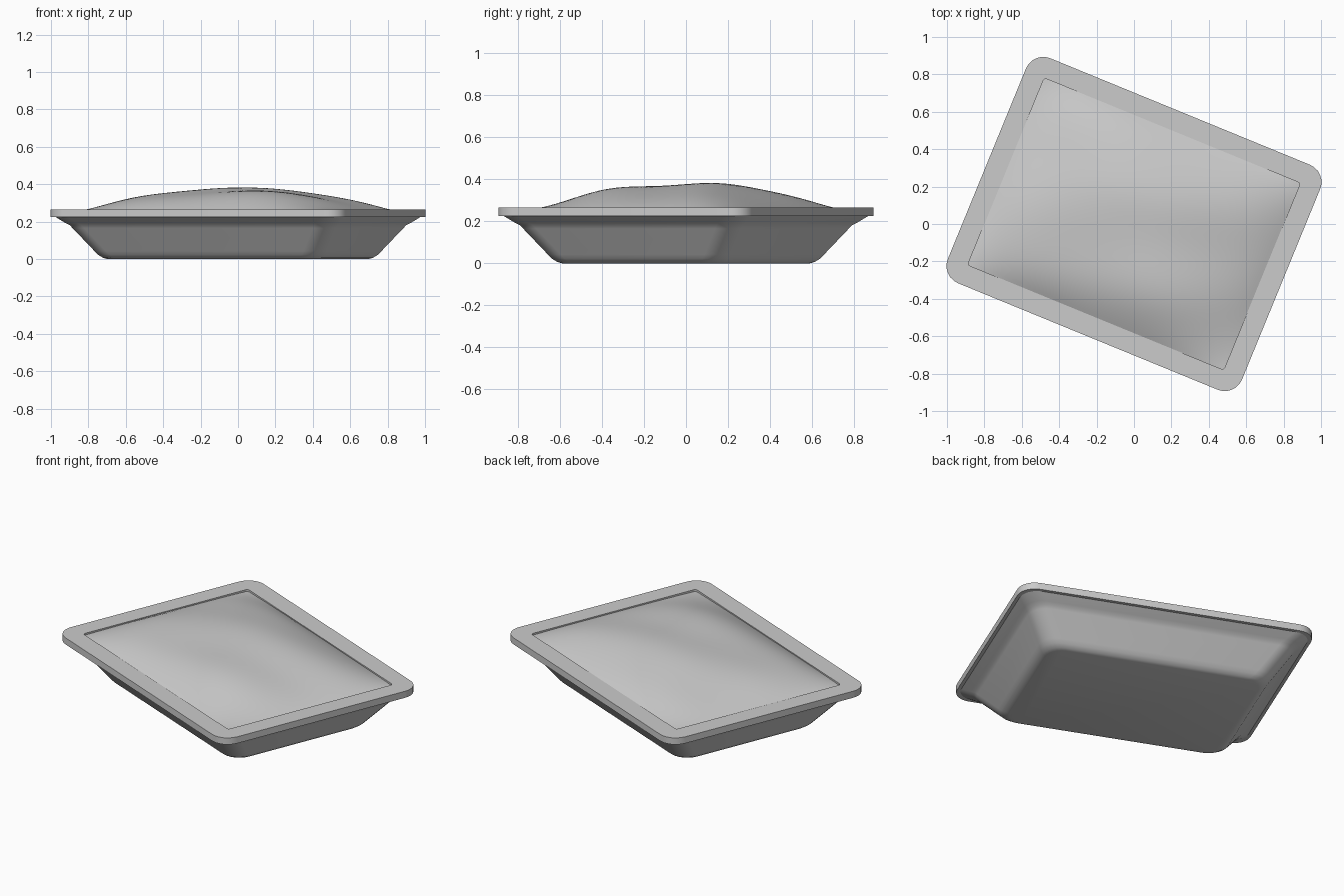
import bpy, bmesh, math

if "Cube" in bpy.data.objects:
    bpy.data.objects.remove(bpy.data.objects["Cube"])

ANGLE = math.radians(-22.3)
HALF_W, HALF_D = 0.85, 0.65
SEG = 6


def finish(name, bm, sharp):
    bmesh.ops.recalc_face_normals(bm, faces=bm.faces)
    mesh = bpy.data.meshes.new(name)
    bm.to_mesh(mesh)
    bm.free()
    ob = bpy.data.objects.new(name, mesh)
    bpy.context.collection.objects.link(ob)
    ob.rotation_euler.z = ANGLE
    bpy.ops.object.select_all(action='DESELECT')
    ob.select_set(True)
    bpy.context.view_layer.objects.active = ob
    bpy.ops.object.shade_smooth_by_angle(angle=math.radians(sharp))
    return ob


def ring(bm, inset, r, z):
    """Rounded rectangle loop of vertices."""
    verts = []
    cx, cy = HALF_W - inset - r, HALF_D - inset - r
    for i, (sx, sy) in enumerate(((1, 1), (-1, 1), (-1, -1), (1, -1))):
        for k in range(SEG + 1):
            a = (i + k / SEG) * math.pi / 2
            verts.append(bm.verts.new((sx * cx + r * math.cos(a),
                                       sy * cy + r * math.sin(a), z)))
    return verts


def loft(name, profile, sharp, cap_first=False, closed=False):
    bm = bmesh.new()
    rings = [ring(bm, *p) for p in profile]
    pairs = list(zip(rings, rings[1:]))
    if closed:
        pairs.append((rings[-1], rings[0]))
    for a, b in pairs:
        n = len(a)
        for i in range(n):
            j = (i + 1) % n
            bm.faces.new((a[i], a[j], b[j], b[i]))
    if cap_first:
        bm.faces.new(rings[0])
    return finish(name, bm, sharp)


# Tapered tray body: flat base, rounded foot, sloping wall, flared top
loft("tray_body", [(0.235, 0.09, 0.0), (0.215, 0.1, 0.006), (0.195, 0.1, 0.022),
                   (0.18, 0.1, 0.042), (0.09, 0.1, 0.165), (0.078, 0.1, 0.181),
                   (0.06, 0.1, 0.193), (0.018, 0.1, 0.226)], 40, cap_first=True)

# Flat rim around the tray
loft("tray_rim", [(0.0, 0.1, 0.225), (0.0, 0.1, 0.265),
                  (0.11, 0.015, 0.265), (0.11, 0.015, 0.225)], 35, closed=True)

# Uneven domed filling inside the rim
bm = bmesh.new()
bmesh.ops.create_grid(bm, x_segments=48, y_segments=38, size=1.0)
for v in bm.verts:
    s, t = v.co.x, v.co.y
    dome = (1 - abs(s) ** 3) * (1 - abs(t) ** 3)
    lumps = (0.06 * math.sin(5 * s + 2 * t + 1) + 0.05 * math.sin(6 * t - 3 * s)
             - 0.05 * s + 0.04 * t)
    v.co = (s * 0.75, t * 0.55, 0.253 + 0.117 * dome * (1 + lumps))
finish("filling", bm, 60)
